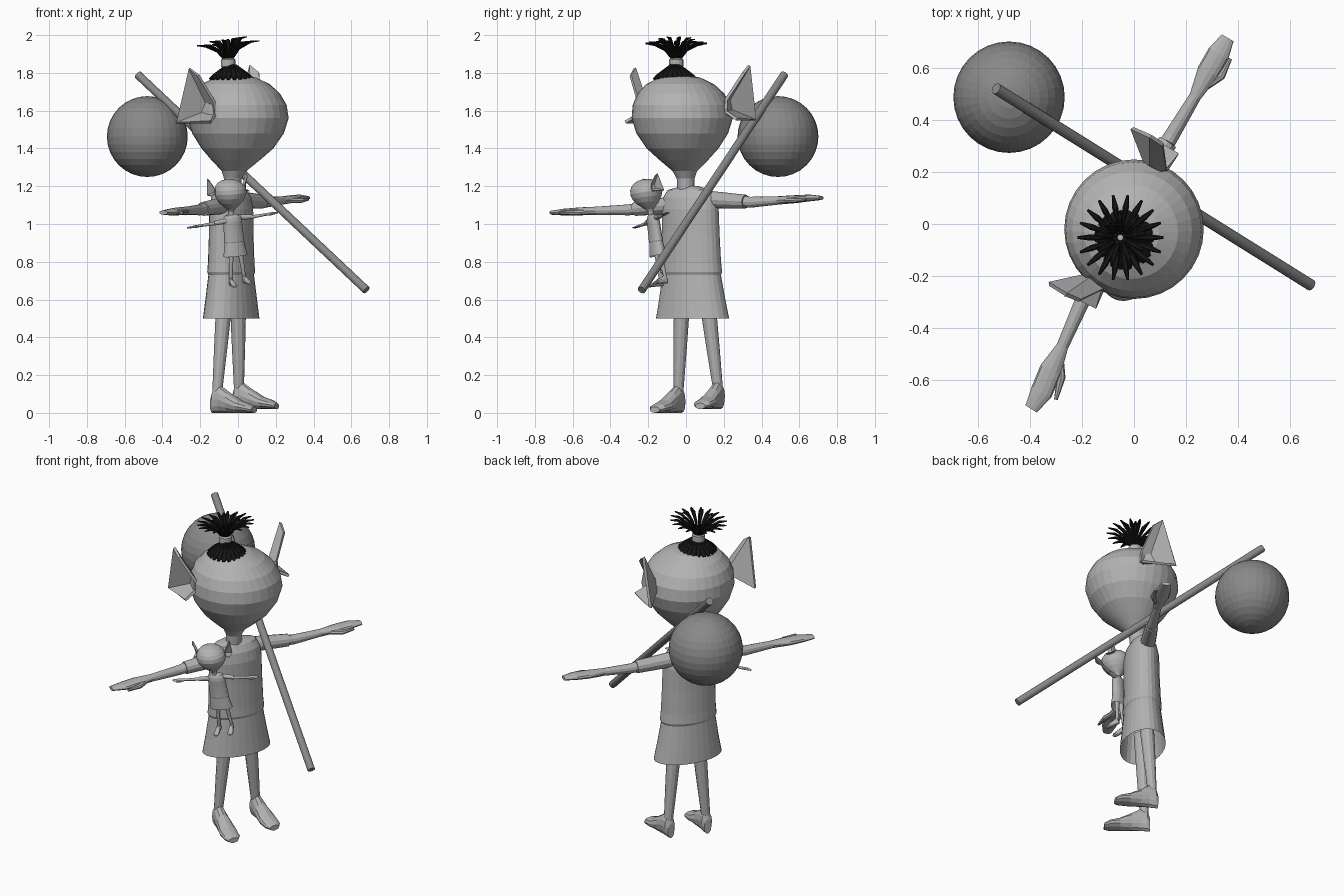
import bpy, bmesh, math
from mathutils import Vector, Matrix

if "Cube" in bpy.data.objects:
    bpy.data.objects.remove(bpy.data.objects["Cube"])

F = Vector((0.88, -0.47, 0))      # facing direction
L = Vector((0.47, 0.88, 0))       # figure's left
UP = Vector((0, 0, 1))


def material(name, g):
    m = bpy.data.materials.new(name)
    m.diffuse_color = (g, g, g, 1)
    m.use_nodes = True
    m.node_tree.nodes["Principled BSDF"].inputs["Base Color"].default_value = m.diffuse_color
    return m


LIGHT = material("light grey", 0.45)
DARK = material("mid grey", 0.25)
BLACK = material("black", 0.008)


def add(name, bm, mat, M=None):
    bmesh.ops.recalc_face_normals(bm, faces=bm.faces)
    me = bpy.data.meshes.new(name)
    bm.to_mesh(me)
    bm.free()
    me.materials.append(mat)
    ob = bpy.data.objects.new(name, me)
    bpy.context.collection.objects.link(ob)
    if M:
        ob.matrix_world = M
    return ob


def loft(bm, rings, n, caps=(True, True)):
    """rings: (centre, half axis u, half axis v)"""
    loops = []
    for c, u, v in rings:
        loops.append([bm.verts.new(Vector(c) + u * math.cos(2 * math.pi * i / n)
                                   + v * math.sin(2 * math.pi * i / n)) for i in range(n)])
    for a, b in zip(loops, loops[1:]):
        for i in range(n):
            j = (i + 1) % n
            bm.faces.new((a[i], a[j], b[j], b[i]))
    if caps[0]:
        bm.faces.new(loops[0])
    if caps[1]:
        bm.faces.new(loops[-1])


def tube(bm, pts, radii, n=12):
    """Tapered tube; each radius is (sideways, upright)."""
    pts = [Vector(p) for p in pts]
    rings = []
    for i, p in enumerate(pts):
        d = (pts[min(i + 1, len(pts) - 1)] - pts[max(i - 1, 0)]).normalized()
        u = d.cross(UP if abs(d.z) < 0.95 else F).normalized()
        v = u.cross(d)
        r = radii[i] if isinstance(radii[i], tuple) else (radii[i], radii[i])
        rings.append((p, u * r[0], v * r[1]))
    loft(bm, rings, n)


def person(prefix, M=None):
    # head: pear-shaped, leaning slightly forward from the neck
    bm = bmesh.new()
    rings = []
    for z, r in [(1.17, .045), (1.24, .047), (1.28, .065), (1.34, .13), (1.40, .19), (1.48, .243),
                 (1.56, .268), (1.63, .26), (1.69, .23), (1.74, .18), (1.775, .11), (1.79, .03)]:
        t = min(max((z - 1.22) / 0.2, 0), 1)
        k = max(0, (z - 1.6) / 0.19)
        c = Vector((-.03 + .03 * t - .015 * k, -.02 * t - .015 * k, z))
        rings.append((c, Vector((r, 0, 0)), Vector((0, r, 0))))
    loft(bm, rings, 32)
    add(prefix + "head", bm, LIGHT, M)

    # dress with a small jacket hem
    bm = bmesh.new()
    rings = []
    for z, w, d in [(.50, .21, .128), (.60, .19, .118), (.73, .168, .104), (.745, .175, .11), (.80, .17, .106),
                    (.95, .165, .101), (1.08, .163, .1), (1.14, .155, .088), (1.18, .13, .065), (1.20, .045, .045)]:
        c = Vector((-.036, .035 - .015 * (z - .5) / .7, z))
        rings.append((c, L * w, F * d))
    loft(bm, rings, 28, (False, True))
    add(prefix + "dress", bm, LIGHT, M)

    # limbs: hip, ankle, toe, then arm path and thumb for each side
    sides = {
        "left": ((.0, .11, .62), (.005, .17, .12), (.205, .075, .02),
                 [(.0, .12, 1.13), (.13, .315, 1.118), (.145, .34, 1.115), (.235, .49, 1.125),
                  (.285, .585, 1.132), (.325, .655, 1.138), (.36, .715, 1.138)],
                 [(.265, .52, 1.125), (.335, .57, 1.125), (.37, .635, 1.13)]),
        "right": ((-.07, -.02, .62), (-.11, -.04, .11), (.085, -.165, 0),
                  [(-.07, -.08, 1.10), (-.185, -.27, 1.08), (-.2, -.3, 1.075), (-.275, -.47, 1.07),
                   (-.32, -.56, 1.067), (-.355, -.645, 1.063), (-.395, -.71, 1.06)],
                  [(-.285, -.50, 1.065), (-.28, -.59, 1.06), (-.30, -.675, 1.06)]),
    }
    for side, (hip, ankle, toe, arm, thumb) in sides.items():
        bm = bmesh.new()
        tube(bm, [hip, Vector(hip).lerp(Vector(ankle), .55), ankle], [.044, .035, .026])
        add(prefix + side + "_leg", bm, LIGHT, M)

        # foot wedge
        bm = bmesh.new()
        a = Vector((ankle[0], ankle[1], toe[2]))
        d = Vector(toe) - a
        length = d.length
        d.normalize()
        s = d.cross(UP)
        rings = [(a + d * length * t + UP * h, s * w, UP * h) for t, w, h in
                 [(-.14, .022, .045), (-.07, .033, .068), (.1, .036, .072), (.32, .043, .055),
                  (.62, .054, .034), (.88, .05, .024), (1.0, .03, .016)]]
        loft(bm, rings, 12)
        add(prefix + side + "_foot", bm, LIGHT, M)

        # sleeve, forearm, flat hand and thumb
        bm = bmesh.new()
        tube(bm, [arm[0], arm[1]], [.046, .037])
        add(prefix + side + "_sleeve", bm, LIGHT, M)
        bm = bmesh.new()
        tube(bm, arm[1:], [.03, .029, (.023, .022), (.043, .021), (.043, .018), (.026, .011)])
        tube(bm, thumb, [(.014, .014), (.017, .014), (.007, .007)], 8)
        add(prefix + side + "_arm", bm, LIGHT, M)

    # funnel ears
    rim = [(-.11, .345, 1.825), (-.055, .34, 1.785), (.0, .265, 1.645), (.005, .265, 1.58),
           (.015, .335, 1.54), (-.19, .34, 1.535)]
    for side, sg, lift in [("left", 1, .015), ("right", -1, 0)]:
        bm = bmesh.new()

        def P(f, l, z):
            return bm.verts.new(Vector((0, -.02, lift)) + F * f + L * l * sg + UP * z)
        outer = [P(*p) for p in rim]
        inner = []
        for f, l, z in rim:
            q = Vector((f + .05, z - 1.605)).normalized() * .04
            inner.append(P(-.05 + q.x, .25, 1.605 + q.y))
        for i in range(6):
            j = (i + 1) % 6
            bm.faces.new((outer[i], outer[j], inner[j], inner[i]))
        bm.faces.new(inner)
        ob = add(prefix + side + "_ear", bm, LIGHT, M)
        mod = ob.modifiers.new("thickness", "SOLIDIFY")
        mod.thickness = .016
        mod.offset = 0


person("adult_")

# carried child: a small copy leaning outward
pivot = Vector((0, -.02, 1.56))
child = (Matrix.Translation((-.04, -.21, 1.165)) @ Matrix.Rotation(math.radians(7), 4, 'X')
         @ Matrix.Rotation(math.radians(-4), 4, 'Y') @ Matrix.Rotation(math.radians(-41), 4, 'Z')
         @ Matrix.Scale(.32, 4) @ Matrix.Translation(-pivot))
person("child_", child)

# hair cap with scalloped edge
bm = bmesh.new()
for i in range(22):
    a = 2 * math.pi * i / 22
    r = Vector((math.cos(a), math.sin(a), 0))
    c = Vector((-.035, -.058, 0))
    tube(bm, [c + r * .02 + UP * 1.84, c + r * .055 + UP * 1.812, c + r * .095 + UP * 1.782,
              c + r * .115 + UP * 1.766], [(.006, .008), (.011, .01), (.017, .01), (.009, .006)], 8)
add("hair_cap", bm, BLACK)

# hair tie
top = Vector((-.052, -.052, 0))
bm = bmesh.new()
loft(bm, [(top + UP * z, Vector((r, 0, 0)), Vector((0, r, 0)))
          for z, r in [(1.825, .03), (1.835, .038), (1.87, .038), (1.88, .028)]], 16)
add("hair_tie", bm, LIGHT)

# hair tufts fanning out of the tie
bm = bmesh.new()
for count, reach, height, turn in [(18, .165, .085, 0), (9, .10, .105, .2)]:
    for i in range(count):
        a = 2 * math.pi * i / count + turn
        r = Vector((math.cos(a), math.sin(a), 0))
        h = height + .012 * math.cos(a)
        tube(bm, [top + r * reach * s + UP * (1.865 + h * z) for s, z in
                  [(.1, 0), (.35, .65), (.72, 1.03), (1, 1.08)]],
             [.005, (.008, .006), (.012, .007), (.005, .003)], 6)
add("hair_tufts", bm, BLACK)

# carrying stick
bm = bmesh.new()
tube(bm, [(-.53, .52, 1.79), (.68, -.235, .65)], [.022, .022], 16)
add("carrying_stick", bm, DARK)

# round bundle
bm = bmesh.new()
bmesh.ops.create_uvsphere(bm, u_segments=32, v_segments=16, radius=.214,
                          matrix=Matrix.Translation((-.48, .487, 1.463)))
add("bundle", bm, DARK)
